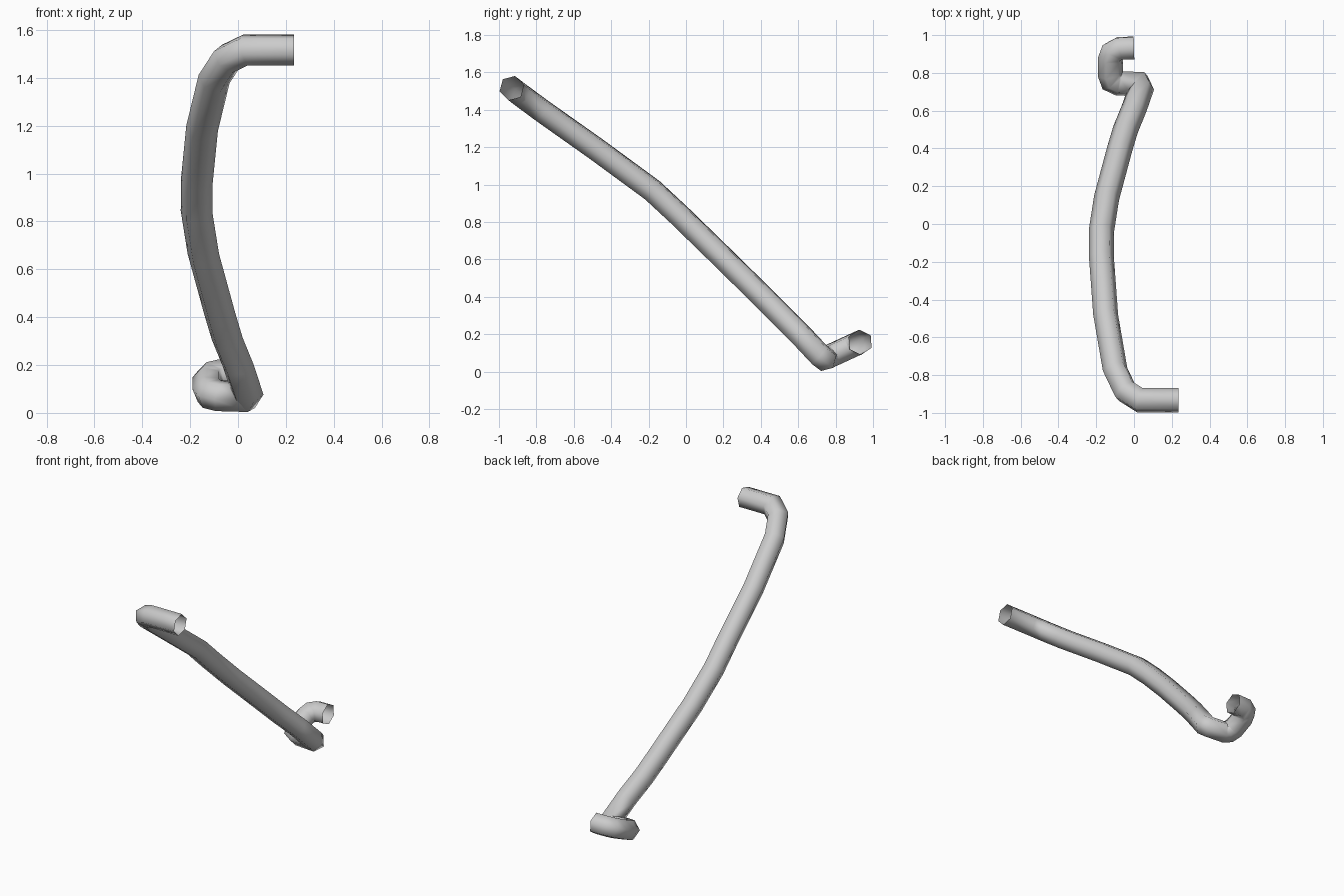
import bpy, bmesh, math
from mathutils import Vector

if "Cube" in bpy.data.objects:
    bpy.data.objects.remove(bpy.data.objects["Cube"])

RADIUS, SIDES, START_ANGLE = 0.067, 6, math.radians(15)

# Centre line of the bent pipe, from upper end to lower hook
path = [Vector(p) for p in [
    (0.235, -0.932, 1.516), (0.03, -0.932, 1.516), (-0.045, -0.885, 1.48),
    (-0.10, -0.77, 1.395), (-0.15, -0.48, 1.19), (-0.172, -0.18, 0.97),
    (-0.173, -0.04, 0.84), (-0.145, 0.14, 0.665), (-0.075, 0.40, 0.41),
    (-0.045, 0.50, 0.31), (0.0, 0.61, 0.20), (0.037, 0.715, 0.088),
    (0.025, 0.74, 0.069), (-0.08, 0.745, 0.072), (-0.112, 0.76, 0.080),
    (-0.125, 0.795, 0.095), (-0.125, 0.875, 0.132), (-0.112, 0.91, 0.148),
    (-0.075, 0.93, 0.157), (0.0, 0.932, 0.157)]]

# Sweep a hexagon along the path, mitred at every bend
bm = bmesh.new()
dirs = [(b - a).normalized() for a, b in zip(path, path[1:])]
up = Vector((0, math.sin(START_ANGLE), math.cos(START_ANGLE)))
rings = []
for i, p in enumerate(path):
    d_in, d_out = dirs[max(i - 1, 0)], dirs[min(i, len(dirs) - 1)]
    normal = (d_in + d_out).normalized()
    side = d_in.cross(up)
    ring = []
    for k in range(SIDES):
        a = math.tau * k / SIDES
        off = (up * math.cos(a) + side * math.sin(a)) * RADIUS
        off -= d_in * (off.dot(normal) / d_in.dot(normal))
        ring.append(bm.verts.new(p + off))
    rings.append(ring)
    up = d_in.rotation_difference(d_out) @ up
for r0, r1 in zip(rings, rings[1:]):
    for k in range(SIDES):
        n = (k + 1) % SIDES
        bm.faces.new((r0[k], r0[n], r1[n], r1[k]))
bmesh.ops.recalc_face_normals(bm, faces=bm.faces)

mesh = bpy.data.meshes.new("bent_pipe")
bm.to_mesh(mesh)
bm.free()
for f in mesh.polygons:
    f.use_smooth = True
pipe = bpy.data.objects.new("bent_pipe", mesh)
bpy.context.collection.objects.link(pipe)
